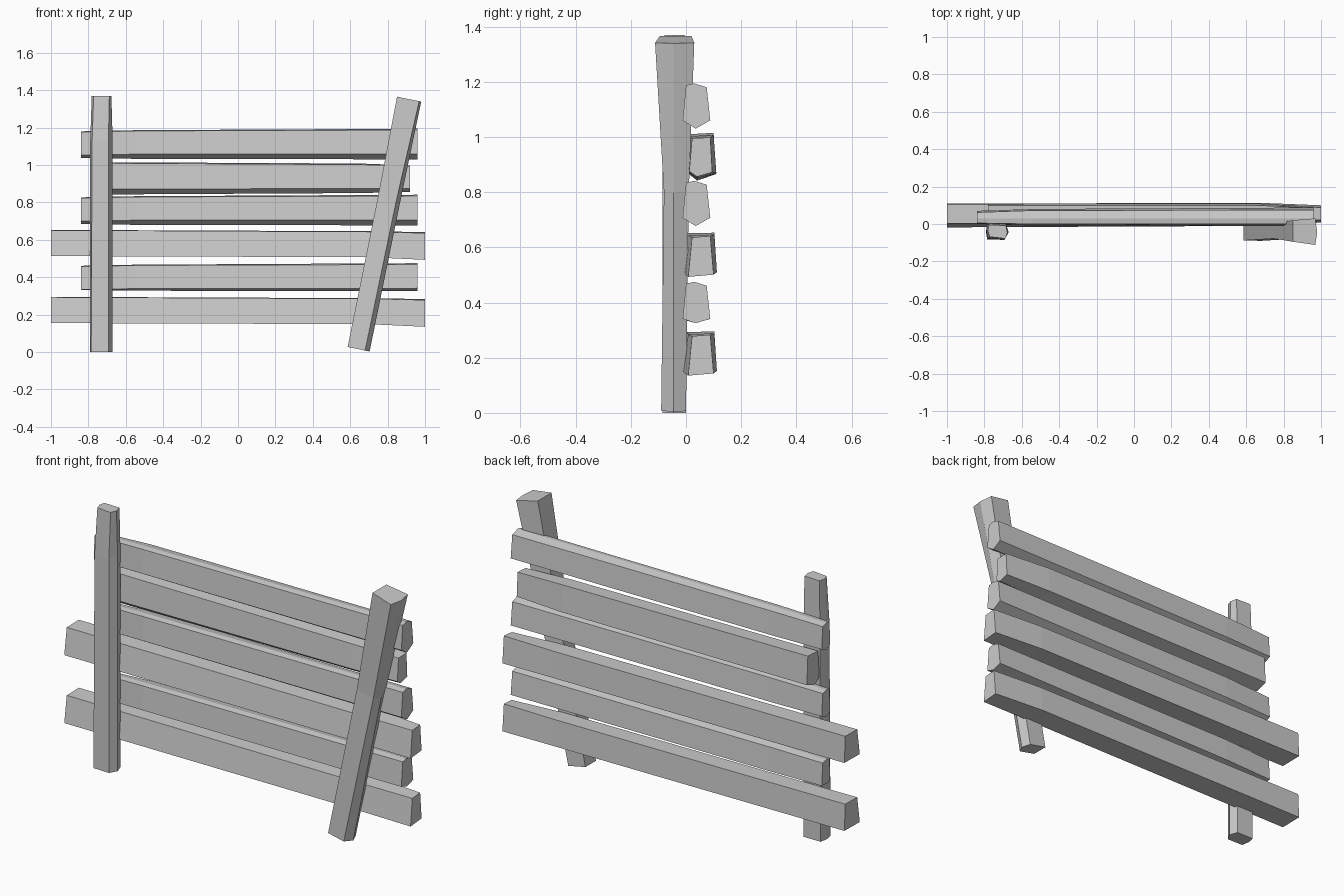
import bpy, bmesh, math


def loft(name, rings, along_x, loc=(0, 0, 0), lean=0.0):
    """Skin matching cross-sections: rings = [(distance, [(a, b), ...]), ...]"""
    bm = bmesh.new()
    loops = []
    for d, pts in rings:
        loops.append([bm.verts.new((d, a, b) if along_x else (a, b, d)) for a, b in pts])
    n = len(loops[0])
    for lo, hi in zip(loops, loops[1:]):
        for i in range(n):
            j = (i + 1) % n
            bm.faces.new((lo[i], lo[j], hi[j], hi[i]))
    bm.faces.new(loops[0])
    bm.faces.new(loops[-1])
    bmesh.ops.recalc_face_normals(bm, faces=bm.faces)
    me = bpy.data.meshes.new(name)
    bm.to_mesh(me)
    bm.free()
    ob = bpy.data.objects.new(name, me)
    ob.location = loc
    ob.rotation_euler = (0, lean, 0)
    bpy.context.collection.objects.link(ob)
    return ob


# short rails with ridged undersides (y, z around the rail centre)
def ridged(keel):
    return [
        (-0.84, [(0.0, -0.057), (0.035, -0.072 + keel), (0.07, -0.055),
                 (0.062, 0.062), (0.03, 0.07), (0.005, 0.066)]),
        (-0.55, [(-0.008, -0.052), (0.035, -0.077 + keel), (0.08, -0.053),
                 (0.072, 0.07), (0.03, 0.076), (0.0, 0.072)]),
        (0.96, [(-0.012, -0.05), (0.035, -0.08 + keel), (0.088, -0.05),
                (0.075, 0.07), (0.03, 0.084), (0.0, 0.077)]),
    ]


for i, (z, keel) in enumerate([(1.11, 0), (0.757, 0), (0.391, 0.014)]):
    loft(f"ridged_rail_{i + 1}", ridged(keel), True, (0, 0, z))

# long square rails, tapering at the right end
square = [
    (-1.0, [(-0.018, -0.07), (0.11, -0.068), (0.103, 0.07), (0.003, 0.068)]),
    (0.7, [(-0.01, -0.076), (0.112, -0.073), (0.103, 0.063), (0.008, 0.06)]),
    (1.0, [(0.008, -0.09), (0.1, -0.082), (0.088, 0.058), (0.022, 0.053)]),
]
for i, z in enumerate([0.583, 0.225]):
    loft(f"long_rail_{i + 1}", square, True, (0, 0, z))

# second rail, flat back with a keel underneath
loft("keeled_rail", [
    (-0.78, [(0.005, -0.06), (0.04, -0.088), (0.108, -0.065), (0.1, 0.085), (0.015, 0.08)]),
    (0.65, [(0.005, -0.055), (0.04, -0.08), (0.11, -0.062), (0.1, 0.078), (0.015, 0.072)]),
    (0.92, [(0.012, -0.055), (0.04, -0.074), (0.095, -0.058), (0.088, 0.068), (0.022, 0.065)]),
], True, (0, 0, 0.93))

# upright left post (x, y around the post centre)
loft("left_post", [
    (0.0, [(-0.055, -0.082), (0.037, -0.085), (0.06, -0.045), (0.045, 0.0), (-0.055, 0.0), (-0.062, -0.04)]),
    (1.13, [(-0.05, -0.08), (0.037, -0.085), (0.06, -0.045), (0.045, 0.0), (-0.05, 0.0), (-0.06, -0.04)]),
    (1.37, [(-0.042, -0.068), (0.042, -0.078), (0.053, -0.045), (0.045, -0.008), (-0.045, -0.005), (-0.052, -0.035)]),
], False, (-0.73, 0, 0))

# leaning right post, flaring towards the top
loft("leaning_post", [
    (0.0, [(-0.06, -0.088), (0.035, -0.09), (0.06, -0.045), (0.042, 0.0), (-0.06, 0.0)]),
    (0.81, [(-0.06, -0.078), (0.04, -0.08), (0.062, -0.045), (0.045, 0.01), (-0.06, 0.006)]),
    (1.364, [(-0.066, -0.095), (0.055, -0.112), (0.066, -0.045), (0.055, 0.03), (-0.066, 0.02)]),
], False, (0.645, 0, 0.015), math.atan2(0.27, 1.337))
